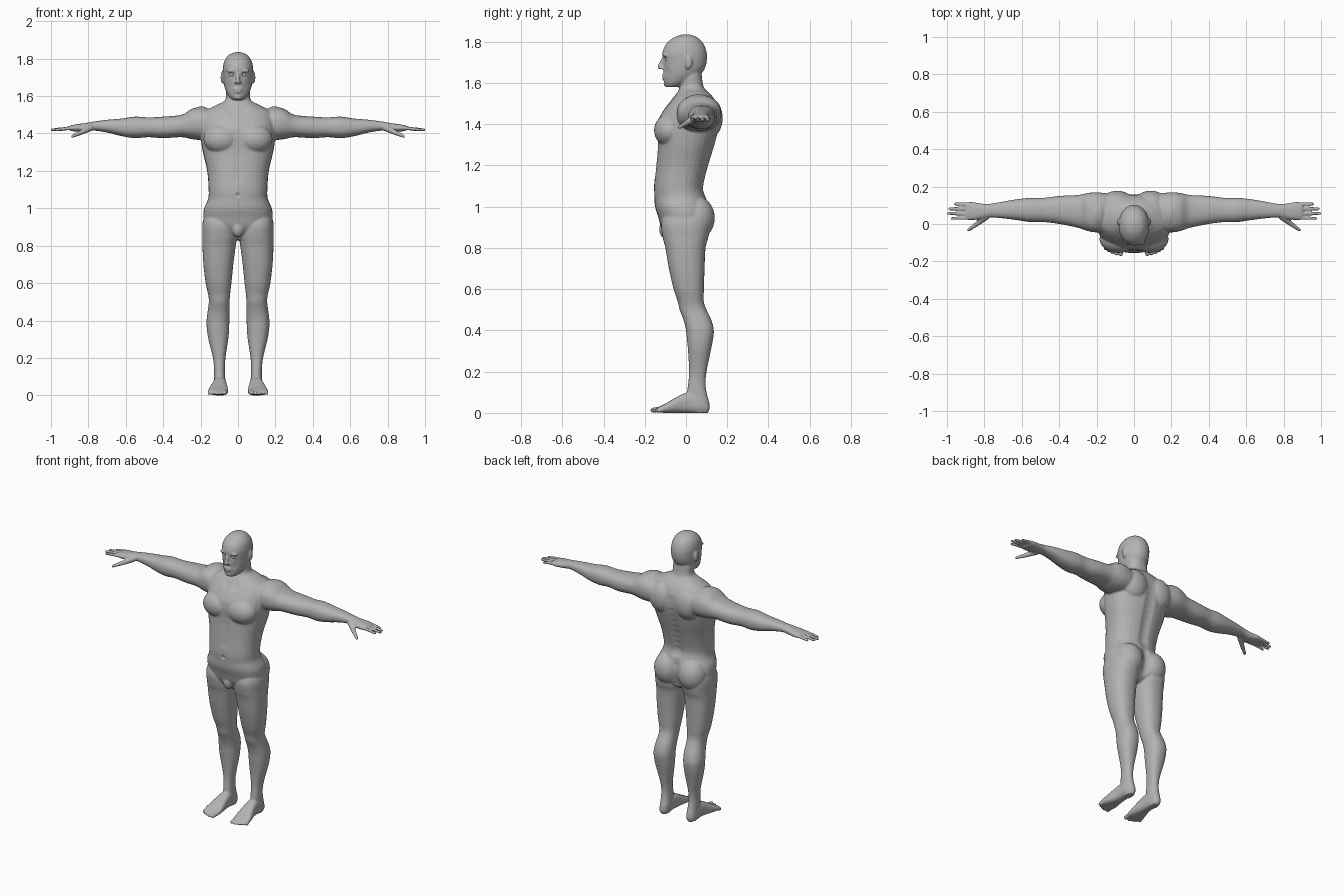
import bpy
import bmesh
import math
from mathutils import Matrix, Vector
from mathutils.kdtree import KDTree

CM = 0.01  # all part sizes below are in hundredths of a unit
BOTH = (1, -1)
MIDDLE = (1,)

default_cube = bpy.data.objects.get("Cube")
if default_cube:
    bpy.data.objects.remove(default_cube, do_unlink=True)

skin = bpy.data.materials.new("plain grey skin")
skin.use_nodes = True
grey = (0.45, 0.45, 0.45, 1)
skin.diffuse_color = grey
skin.node_tree.nodes["Principled BSDF"].inputs["Base Color"].default_value = grey

bm = bmesh.new()


def catmull(a, b, c, d, t):
    """Smooth value between b and c."""
    return b + 0.5 * t * (c - a + t * (2 * a - 5 * b + 4 * c - d + t * (3 * (b - c) + d - a)))


def loft(axis, rows, sides=BOTH, power=2.3, count=32, steps=4):
    """Skin rounded sections along an axis; row = position, then low and high on the other two axes."""
    smooth_rows = []
    last = len(rows) - 1
    for i in range(last):
        group = [rows[max(0, min(last, i + k))] for k in (-1, 0, 1, 2)]
        for s in range(steps):
            smooth_rows.append([catmull(*values, s / steps) for values in zip(*group)])
    smooth_rows.append(rows[-1])
    across = [k for k in range(3) if k != axis]
    for side in sides:
        rings = []
        for position, *limits in smooth_rows:
            ring = []
            for j in range(count):
                angle = math.tau * j / count
                point = Vector()
                point[axis] = position
                for k, value in enumerate((math.cos(angle), math.sin(angle))):
                    low, high = limits[2 * k], limits[2 * k + 1]
                    bulge = math.copysign(abs(value) ** (2 / power), value)
                    point[across[k]] = (low + high) / 2 + (high - low) / 2 * bulge
                point.x *= side
                ring.append(bm.verts.new(point * CM))
            rings.append(ring)
        for lower, upper in zip(rings, rings[1:]):
            for j in range(count):
                k = (j + 1) % count
                bm.faces.new((lower[j], lower[k], upper[k], upper[j]))
        bm.faces.new(rings[0][::-1])
        bm.faces.new(rings[-1])


def column(rows, power):
    """Upright centred loft; row = height, half width, front, back."""
    loft(2, [(z, -w, w, front, back) for z, w, front, back in rows], MIDDLE, power)


def ellipsoid(centre, radii, sides=BOTH):
    for side in sides:
        place = Vector((centre[0] * side, centre[1], centre[2])) * CM
        matrix = Matrix.Translation(place) @ Matrix.Diagonal(Vector(radii) * CM).to_4x4()
        bmesh.ops.create_uvsphere(bm, u_segments=24, v_segments=16, radius=1, matrix=matrix)


def capsule(start, end, r_start, r_end, sides=BOTH):
    """Round-ended tapered rod."""
    for side in sides:
        p, q = (Vector((v[0] * side, v[1], v[2])) * CM for v in (start, end))
        turn = (q - p).to_track_quat("Z", "Y").to_matrix().to_4x4()
        bmesh.ops.create_cone(bm, cap_ends=True, segments=16, radius1=r_start * CM, radius2=r_end * CM,
                              depth=(q - p).length, matrix=Matrix.Translation((p + q) / 2) @ turn)
        for point, radius in ((p, r_start), (q, r_end)):
            bmesh.ops.create_uvsphere(bm, u_segments=16, v_segments=10, radius=radius * CM,
                                      matrix=Matrix.Translation(point))


# Torso and neck
column([(83, 4, -6, 5), (86, 11, -9, 9), (90, 17, -12, 11), (95, 18.5, -13.5, 12), (100, 18.1, -15, 11.5),
        (105, 16, -15.3, 9.5), (110, 15.7, -15.5, 8.6), (120, 16.5, -14.5, 11), (130, 18.8, -13.7, 14),
        (138, 20, -14, 16), (143, 20, -13, 16.5), (148, 19.5, -10, 15.5), (152, 17.5, -7, 13.8),
        (155, 12, -4.5, 11.5), (158, 6.8, -3, 8.6), (164, 6.3, -3, 7.6), (168, 5, -2, 7)], 2.3)

# Chest, shoulder blade, shoulder, buttock and groin masses
ellipsoid((8.5, -8, 137), (10, 7.5, 8))
ellipsoid((9, 11, 143), (9, 6.8, 10))
ellipsoid((19.5, 6, 146), (7, 10, 8.5))
ellipsoid((8.7, 5, 94.5), (9, 9, 10.5))
ellipsoid((0, -10, 89), (3.2, 3, 4.5), MIDDLE)

# Head
column([(158, 3, -9.8, -3), (160, 5, -10.6, 1), (163, 6.6, -10.8, 6), (166, 7.5, -10.9, 8.6),
        (169, 7.9, -10.9, 9.8), (172, 8.1, -11.3, 10.2), (175, 8.1, -11.4, 10), (179, 7.2, -9.6, 8.5),
        (182, 4.9, -6, 5.6), (183.2, 2.4, -3, 2.8), (183.6, 0.5, -0.6, 0.6)], 2.1)
capsule((0, -11.2, 171.5), (0, -12.7, 167.8), 0.8, 1.2, MIDDLE)
ellipsoid((1, -11.7, 167.3), (0.9, 1.1, 0.8))
ellipsoid((3, -9.8, 173.4), (3, 1.4, 0.9))
ellipsoid((0, -10.8, 163.6), (2.4, 1, 0.6), MIDDLE)
ellipsoid((0, -10.7, 162.3), (2.1, 1, 0.7), MIDDLE)
ellipsoid((0, -9.6, 159.8), (2.3, 1.3, 1.7), MIDDLE)
ellipsoid((8.3, 1.2, 170), (1, 1.9, 3.3))

# Arms with palms
loft(0, [(12, -4, 16, 136.5, 152), (20, -4.5, 17, 136.5, 154), (25, -3.7, 16.5, 137, 153),
         (30, -2, 15.5, 138, 150), (40, 0, 15, 137.5, 149), (48, 1, 14, 138, 148.6), (55, 1, 14, 137.5, 149),
         (62, 2, 13.3, 138.5, 148), (70, 3, 12, 140.5, 147.3), (77, 3.5, 10.8, 141.5, 146.4),
         (82, 2.6, 11, 141, 145.5), (87, 2, 11.8, 141, 144.8), (90, 2.4, 11.4, 141.5, 144.2)])

# Fingers and thumbs
for base, tip, reach in ((10.5, 10.7, 95.5), (8.1, 8.2, 98.7), (5.6, 5.6, 99.4), (3.2, 2.9, 97.5)):
    capsule((88, base, 143), (reach, tip, 142), 1.05, 0.8)
capsule((79, 4, 143), (84, 0, 140.5), 1.9, 1.3)
capsule((84, 0, 140.5), (88.5, -3.2, 138.5), 1.3, 0.9)

# Legs
loft(2, [(99, 3, 17, -9, 9), (92, 0.8, 19, -12, 11.5), (85, 0.6, 19, -11.3, 10.8), (80, 1.2, 19, -10, 9.5),
         (70, 2.5, 18.5, -8.3, 9), (60, 3.5, 17.3, -6, 8.7), (54, 4.2, 16, -4, 8.6), (50, 4.5, 15.6, -3.1, 10),
         (45, 4.5, 16.2, -1.2, 12.3), (40, 4.6, 16.8, 0, 13.5), (35, 4.8, 16.6, 0.5, 13),
         (30, 5.2, 15.8, 1, 12), (20, 6.7, 13.4, 1.5, 10), (14, 7, 12.8, 1, 9.5), (9, 6.8, 12.8, 0.5, 10.2),
         (5, 6.6, 12.8, 1, 11.3), (2, 6.8, 12.5, 2, 11.5), (0, 7.3, 12, 3, 10.6)])

# Feet and toes
loft(1, [(10.5, 7.5, 12, 0.5, 5), (7, 6.6, 13, 0, 8), (2, 6.3, 13.2, 0, 10), (-2, 6, 13.8, 0, 9),
         (-6, 5.5, 15, 0, 6.8), (-10, 5.2, 16, 0, 4.5), (-13, 5.5, 16, 0.2, 3), (-14, 6.5, 15, 0.6, 2.3)],
     power=2.7)
for x, tip, radius in ((6.8, -16, 1.35), (9.3, -16, 1), (11.4, -15.3, 0.95), (13.3, -14.4, 0.9), (15.2, -13.2, 0.9)):
    capsule((x, -11, radius + 0.6), (x + 0.3, tip, radius), radius, radius * 0.95)

# Fuse the parts into one skin
bmesh.ops.recalc_face_normals(bm, faces=bm.faces)
rough = bpy.data.meshes.new("body")
bm.to_mesh(rough)
bm.free()
body = bpy.data.objects.new("body", rough)
bpy.context.collection.objects.link(body)
fuse = body.modifiers.new("fuse", "REMESH")
fuse.mode = "VOXEL"
fuse.voxel_size = 0.0052
soften = body.modifiers.new("soften", "SMOOTH")
soften.factor = 0.5
soften.iterations = 5
mesh = bpy.data.meshes.new_from_object(body.evaluated_get(bpy.context.evaluated_depsgraph_get()))
body.modifiers.clear()
body.data = mesh
mesh.materials.clear()
mesh.materials.append(skin)

tree = KDTree(len(mesh.vertices))
for vertex in mesh.vertices:
    tree.insert(vertex.co, vertex.index)
tree.balance()


def press(centre, radius, push, sides=MIDDLE):
    """Push the skin front to back around a point with a soft edge."""
    for side in sides:
        spot = Vector((centre[0] * side, centre[1], centre[2])) * CM
        for _, index, distance in tree.find_range(spot, radius * CM):
            mesh.vertices[index].co.y += push * CM * (1 - (distance / radius / CM) ** 2) ** 2


# Grooves and hollows
for z in range(108, 148, 4):
    press((0, 9 + (z - 108) * 0.18, z), 5, -0.7)
for z in range(86, 102, 3):
    press((0, 11, z), 4.5, -1.1)
for z in range(116, 144, 4):
    press((0, -14, z), 3.5, 0.3)
press((0, -15.4, 107), 1.8, 0.8)
press((3.2, -10.6, 171.5), 2, 1.1, BOTH)
press((4.5, -9.5, 165.5), 3, 0.4, BOTH)
press((0, -11.6, 163), 1.2, 0.25)
press((3, -7, 151), 4, 0.5, BOTH)

# Rest the soles on the floor and shade smoothly
floor = min(vertex.co.z for vertex in mesh.vertices)
for vertex in mesh.vertices:
    vertex.co.z -= floor
mesh.shade_smooth()

# Eyes
for name, side in (("left_eye", 1), ("right_eye", -1)):
    ball = bmesh.new()
    bmesh.ops.create_uvsphere(ball, u_segments=20, v_segments=12, radius=1.3 * CM)
    eye_mesh = bpy.data.meshes.new(name)
    ball.to_mesh(eye_mesh)
    ball.free()
    eye_mesh.materials.append(skin)
    eye_mesh.shade_smooth()
    eye = bpy.data.objects.new(name, eye_mesh)
    eye.location = Vector((3.2 * side, -8.9, 171.3)) * CM
    bpy.context.collection.objects.link(eye)
